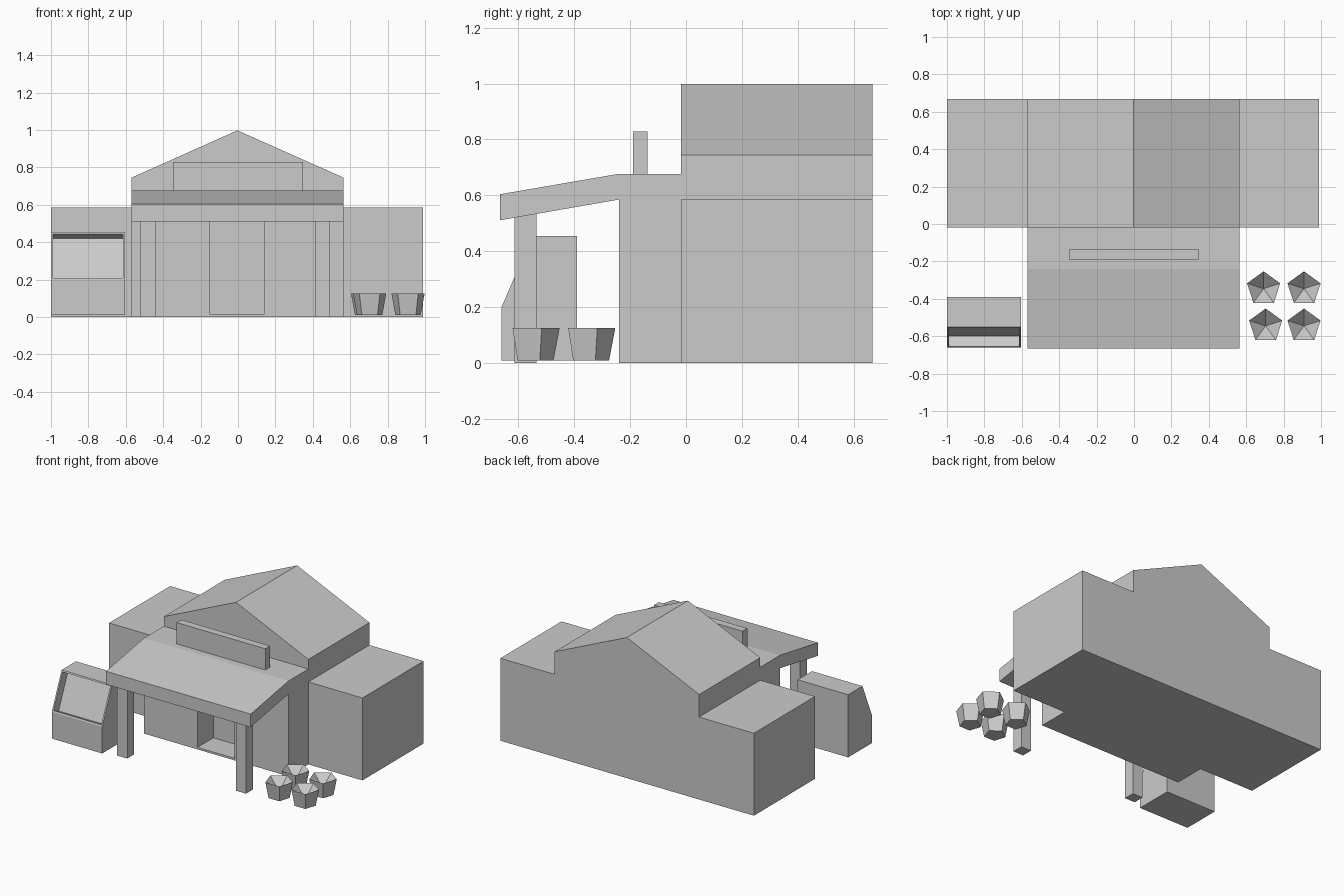
import bpy, bmesh
from math import sin, cos, pi, tau
from mathutils import Vector

if "Cube" in bpy.data.objects:
    bpy.data.objects.remove(bpy.data.objects["Cube"])


def finish(name, bm):
    bmesh.ops.recalc_face_normals(bm, faces=bm.faces)
    me = bpy.data.meshes.new(name)
    bm.to_mesh(me)
    bm.free()
    ob = bpy.data.objects.new(name, me)
    bpy.context.collection.objects.link(ob)
    return ob


def prism(points, axis, a, b):
    """Extrude a profile along x (points are y,z) or y (points are x,z)."""
    bm = bmesh.new()
    place = (lambda p: (a, p[0], p[1])) if axis == 'x' else (lambda p: (p[0], a, p[1]))
    face = bm.faces.new([bm.verts.new(place(p)) for p in points])
    ext = bmesh.ops.extrude_face_region(bm, geom=[face])
    shift = Vector((b - a, 0, 0)) if axis == 'x' else Vector((0, b - a, 0))
    bmesh.ops.translate(bm, vec=shift, verts=[v for v in ext['geom'] if isinstance(v, bmesh.types.BMVert)])
    bmesh.ops.recalc_face_normals(bm, faces=bm.faces)
    return bm


def box(name, x0, x1, y0, y1, z0, z1):
    return finish(name, prism([(x0, z0), (x1, z0), (x1, z1), (x0, z1)], 'y', y0, y1))


# Gabled hall with two flat-roofed wings
finish("main_building", prism(
    [(-1, 0), (0.99, 0), (0.99, 0.585), (0.565, 0.585), (0.565, 0.745), (-0.003, 0.998),
     (-0.57, 0.745), (-0.57, 0.585), (-1, 0.585)], 'y', -0.018, 0.667))

# Entrance block with sloping canopy in one side profile
porch = finish("porch", prism(
    [(-0.018, 0), (-0.24, 0), (-0.24, 0.585), (-0.665, 0.511), (-0.665, 0.604),
     (-0.24, 0.677), (-0.018, 0.677)], 'x', -0.57, 0.565))

# Doorway recess
cutter = box("doorway_cutter", -0.15, 0.14, -0.30, -0.062, 0.014, 0.55)
cutter.hide_render = True
cutter.display_type = 'WIRE'
mod = porch.modifiers.new("doorway", 'BOOLEAN')
mod.operation = 'DIFFERENCE'
mod.solver = 'EXACT'
mod.object = cutter

# Canopy posts
for side, x in (("left", -0.52), ("right", 0.412)):
    box(side + "_post", x, x + 0.08, -0.613, -0.535, 0, 0.54)

# Sign board on the porch roof
box("sign_board", -0.348, 0.347, -0.19, -0.137, 0.67, 0.828)

# Display cabinet with sunken sloping front
bm = prism([(-0.39, 0.01), (-0.66, 0.01), (-0.66, 0.20), (-0.55, 0.455), (-0.39, 0.455)],
           'x', -1, -0.604)
slope = max(bm.faces, key=lambda f: f.normal.dot(Vector((0, -0.918, 0.396))))
normal = slope.normal.copy()
bmesh.ops.inset_region(bm, faces=[slope], thickness=0.015)
sunk = bmesh.ops.extrude_discrete_faces(bm, faces=[slope])['faces'][0]
bmesh.ops.translate(bm, vec=normal * -0.063, verts=sunk.verts)
finish("display_cabinet", bm)

# Five-sided tubs with conical hollows
for i, (x, y) in enumerate([(0.693, -0.346), (0.909, -0.346), (0.704, -0.545), (0.909, -0.545)]):
    bm = bmesh.new()

    def ring(r, z):
        return [bm.verts.new((x + r * cos(pi / 2 + tau * k / 5),
                              y + r * sin(pi / 2 + tau * k / 5), z)) for k in range(5)]

    low, rim = ring(0.071, 0.01), ring(0.093, 0.125)
    centre = bm.verts.new((x, y, 0.045))
    bm.faces.new(low)
    for k in range(5):
        n = (k + 1) % 5
        bm.faces.new((low[k], low[n], rim[n], rim[k]))
        bm.faces.new((rim[k], rim[n], centre))
    finish(f"tub_{i + 1}", bm)
